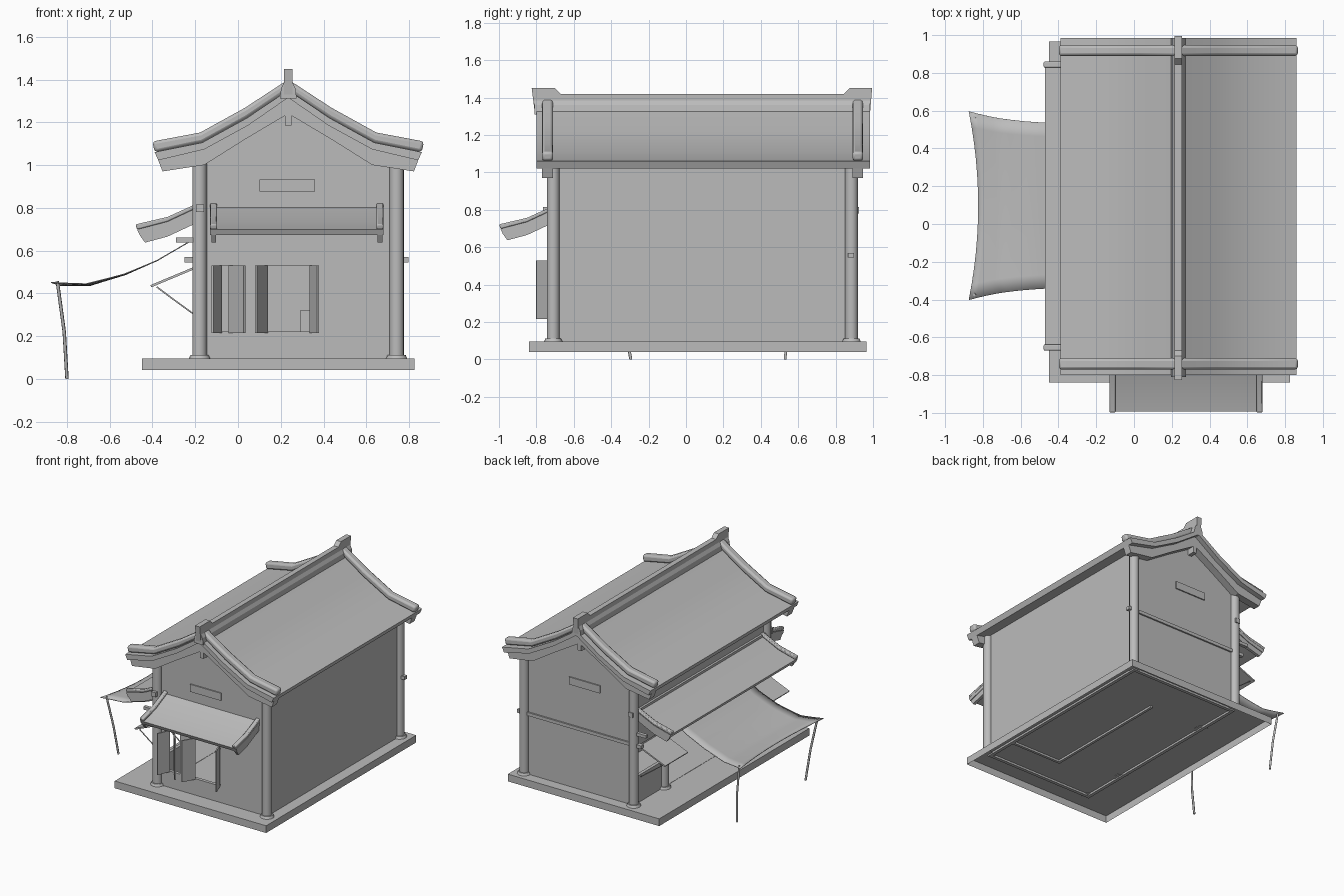
import bpy, bmesh, math
from mathutils import Vector

if "Cube" in bpy.data.objects:
    bpy.data.objects.remove(bpy.data.objects["Cube"], do_unlink=True)

grey = bpy.data.materials.new("plain_grey")
grey.use_nodes = True
GREY = (0.5, 0.5, 0.5, 1)
grey.diffuse_color = GREY
grey.node_tree.nodes["Principled BSDF"].inputs["Base Color"].default_value = GREY


def finish(name, bm, smooth=False):
    bmesh.ops.recalc_face_normals(bm, faces=bm.faces)
    mesh = bpy.data.meshes.new(name)
    bm.to_mesh(mesh)
    bm.free()
    mesh.materials.append(grey)
    ob = bpy.data.objects.new(name, mesh)
    bpy.context.collection.objects.link(ob)
    if smooth:
        bpy.ops.object.select_all(action='DESELECT')
        bpy.context.view_layer.objects.active = ob
        ob.select_set(True)
        bpy.ops.object.shade_smooth_by_angle(angle=math.radians(32))
    return ob


def prism(name, pts, axis, lo, hi, smooth=False, bevel=0):
    """Extrude an outline along x (points are y,z) or along y (points are x,z)."""
    bm = bmesh.new()
    place = (lambda p, d: (d, p[0], p[1])) if axis == 'x' else (lambda p, d: (p[0], d, p[1]))
    face = bm.faces.new([bm.verts.new(place(p, lo)) for p in pts])
    ext = bmesh.ops.extrude_face_region(bm, geom=[face])
    step = Vector((hi - lo, 0, 0)) if axis == 'x' else Vector((0, hi - lo, 0))
    bmesh.ops.translate(bm, vec=step, verts=[v for v in ext["geom"] if isinstance(v, bmesh.types.BMVert)])
    ob = finish(name, bm, smooth)
    if bevel:
        mod = ob.modifiers.new("rounding", 'BEVEL')
        mod.width, mod.segments = bevel, 2
    return ob


def box(name, x, y, z):
    return prism(name, [(x[0], z[0]), (x[1], z[0]), (x[1], z[1]), (x[0], z[1])], 'y', *y)


def cut(ob, *hole):
    cutter = box("opening_cutter", *hole)
    cutter.hide_render = True
    cutter.hide_viewport = True
    mod = ob.modifiers.new("opening", 'BOOLEAN')
    mod.operation, mod.object, mod.solver = 'DIFFERENCE', cutter, 'EXACT'


def rod(name, pts, radius):
    curve = bpy.data.curves.new(name, 'CURVE')
    curve.dimensions = '3D'
    curve.bevel_depth, curve.bevel_resolution, curve.use_fill_caps = radius, 1, True
    spline = curve.splines.new('POLY')
    spline.points.add(len(pts) - 1)
    for point, co in zip(spline.points, pts):
        point.co = (*co, 1)
    curve.materials.append(grey)
    ob = bpy.data.objects.new(name, curve)
    bpy.context.collection.objects.link(ob)
    return ob


def column(name, x, y, top):
    bm = bmesh.new()
    for r1, r2, z0, z1 in ((0.034, 0.034, 0.09, top), (0.052, 0.042, 0.09, 0.112)):
        new = bmesh.ops.create_cone(bm, cap_ends=True, segments=16, radius1=r1, radius2=r2, depth=z1 - z0)
        bmesh.ops.translate(bm, vec=(x, y, (z0 + z1) / 2), verts=new["verts"])
    finish(name, bm, True)


# Hollow foundation, open underneath
base = box("foundation", (-0.45, 0.825), (-0.84, 0.965), (0.04, 0.095))
bm = bmesh.new()
bm.from_mesh(base.data)
bm.faces.ensure_lookup_table()
bmesh.ops.delete(bm, geom=[f for f in bm.faces if f.normal.z < -0.9], context='FACES')
bm.to_mesh(base.data)
bm.free()

# Main roof: left half of each layer line, mirrored about the ridge
RIDGE = 0.235


def both(half):
    return half + [(2 * RIDGE - x, z) for x, z in reversed(half[:-1])]


cap_top = both([(-0.40, 1.11), (-0.177, 1.152), (0.033, 1.268), (RIDGE, 1.40)])
slab_top = both([(-0.39, 1.06), (-0.167, 1.105), (0.042, 1.22), (RIDGE, 1.35)])
slab_low = both([(-0.373, 1.022), (-0.158, 1.073), (0.047, 1.185), (RIDGE, 1.315)])
barge_low = both([(-0.353, 0.97), (-0.158, 1.0), (0.033, 1.12), (RIDGE, 1.24)])
prism("roof_slab", slab_top + slab_low[::-1], 'y', -0.80, 0.985, True)
for side, lo, hi in (("front", -0.77, -0.71), ("back", 0.89, 0.947)):
    prism(side + "_verge_cap", cap_top + slab_top[::-1], 'y', lo, hi, True, 0.014)
    prism(side + "_barge_board", slab_low + barge_low[::-1], 'y', lo, hi)
    box(side + "_ridge_beam_end", (0.22, 0.25), (lo, hi), (1.185, 1.26))

ridge_line = [(-0.81, 1.33), (-0.825, 1.45), (-0.70, 1.45), (-0.67, 1.42),
              (0.845, 1.42), (0.875, 1.45), (0.995, 1.45), (0.985, 1.33)]
prism("ridge_crest", ridge_line, 'x', 0.215, 0.255)
prism("ridge_foot", [(0.195, 1.31), (0.275, 1.31), (0.268, 1.36), (0.255, 1.385), (0.215, 1.385), (0.202, 1.36)],
      'y', -0.81, 0.985)

# Gable walls with the front door openings
LEFT, RIGHT, FRONT, BACK = -0.18, 0.742, -0.71, 0.885
gable = [(LEFT, 0.08), (RIGHT, 0.08), (RIGHT, 1.055), (0.628, 1.08), (0.423, 1.195),
         (RIDGE, 1.325), (0.047, 1.195), (-0.158, 1.08), (LEFT, 1.07)]
front_wall = prism("front_wall", gable, 'y', FRONT, FRONT + 0.025)
for x in ((-0.095, 0.01), (0.115, 0.35)):
    cut(front_wall, x, (FRONT - 0.1, FRONT + 0.1), (0.22, 0.53))
prism("back_wall", gable, 'y', BACK - 0.025, BACK)
box("closed_side_wall", (RIGHT - 0.025, RIGHT), (FRONT + 0.02, BACK - 0.02), (0.08, 1.05))
box("front_vent_plate", (0.10, 0.36), (FRONT - 0.009, FRONT), (0.875, 0.932))
box("back_vent_plate", (0.10, 0.36), (BACK, BACK + 0.009), (0.875, 0.932))

# Shop side wall: two window bays and an open middle bay
MID = (-0.35, 0.52)
shop_wall = box("shop_side_wall", (LEFT, LEFT + 0.025), (FRONT + 0.02, BACK - 0.02), (0.08, 1.07))
cut(shop_wall, (LEFT - 0.1, LEFT + 0.1), MID, (0.097, 0.64))
for i, (lo, hi) in enumerate(((FRONT + 0.05, MID[0] - 0.04), (MID[1] + 0.04, BACK - 0.05))):
    cut(shop_wall, (LEFT - 0.1, LEFT + 0.1), (lo, hi), (0.30, 0.53))
    prism(f"propped_shutter_{i}", [(-0.19, 0.53), (-0.41, 0.438), (-0.405, 0.428), (-0.19, 0.518)], 'y', lo, hi)
    for y in (lo + 0.02, hi - 0.02):
        rod(f"shutter_prop_{i}", [(-0.19, y, 0.29), (-0.30, y, 0.37), (-0.38, y, 0.43)], 0.004)

# Columns and tie beams
for x in (LEFT, RIGHT):
    for y in (FRONT, BACK):
        column("corner_column", x, y, 1.04)
for y in MID:
    column("middle_column", LEFT, y, 0.7)
for y in (FRONT, *MID, BACK):
    box("awning_bracket", (-0.29, LEFT), (y - 0.013, y + 0.013), (0.637, 0.66))
box("side_tie_beam", (-0.197, -0.16), (-0.765, 0.925), (0.78, 0.815))
box("back_tie_beam", (-0.25, 0.797), (0.865, 0.897), (0.545, 0.57))

# Folding door leaves standing ajar
for i, (xa, ya, xb, yb) in enumerate(((-0.12, -0.80, -0.08, FRONT), (-0.04, FRONT, 0.03, -0.80),
                                      (0.085, -0.80, 0.135, FRONT), (0.34, FRONT, 0.375, -0.80))):
    bm = bmesh.new()
    across = Vector((yb - ya, xa - xb, 0)).normalized() * 0.005
    a, b = Vector((xa, ya, 0.215)), Vector((xb, yb, 0.215))
    face = bm.faces.new([bm.verts.new(p) for p in (a - across, b - across, b + across, a + across)])
    ext = bmesh.ops.extrude_face_region(bm, geom=[face])
    bmesh.ops.translate(bm, vec=(0, 0, 0.315), verts=[v for v in ext["geom"] if isinstance(v, bmesh.types.BMVert)])
    finish(f"door_leaf_{i}", bm)


# Tiled awnings: layer lines given as reach from the wall and height
def awning(name, axis, wall, lo, hi):
    def line(*pts):
        return [(wall - reach, z) for reach, z in pts]
    top = line((-0.03, 0.825), (0.12, 0.757), (0.27, 0.722))
    upper = line((-0.03, 0.805), (0.12, 0.735), (0.262, 0.698))
    lower = line((-0.03, 0.775), (0.12, 0.708), (0.25, 0.672))
    foot = line((-0.03, 0.735), (0.12, 0.665), (0.225, 0.637))
    prism(name + "_slab", upper + lower[::-1], axis, lo, hi, True)
    for a, b in ((lo, lo + 0.032), (hi - 0.032, hi)):
        prism(name + "_end_cap", top + upper[::-1], axis, a, b, True, 0.006)
        prism(name + "_end_board", lower + foot[::-1], axis, a + 0.005, b - 0.005)


awning("front_awning", 'x', -0.73, -0.13, 0.68)
awning("side_awning", 'y', -0.21, -0.67, 0.86)

# Sagging cloth canopy with its poles
fall = [(-0.20, 0.66), (-0.38, 0.555), (-0.53, 0.49), (-0.70, 0.44), (-0.85, 0.438)]
bm = bmesh.new()
rows = []
for i in range(17):
    u = i / 16
    k = min(int(u * 4), 3)
    x, z = Vector(fall[k]).lerp(Vector(fall[k + 1]), u * 4 - k)
    row = []
    for j in range(13):
        v = j / 6 - 1
        edge = v * v * u ** 3
        width = 0.435 + 0.065 * u ** 3
        row.append(bm.verts.new((x + 0.025 * u ** 3 - 0.05 * edge, 0.097 + v * width, z + 0.015 * edge)))
    rows.append(row)
for r, s in zip(rows, rows[1:]):
    for j in range(12):
        bm.faces.new((r[j], r[j + 1], s[j + 1], s[j]))
canopy = finish("cloth_canopy", bm, True)
canopy.modifiers.new("cloth_thickness", 'SOLIDIFY').thickness = 0.005
for ytop, yfoot in ((-0.375, -0.295), (0.565, 0.53)):
    ymid = (ytop + yfoot) / 2
    rod("canopy_pole", [(-0.845, ytop, 0.455), (-0.813, ymid, 0.22), (-0.80, yfoot, 0)], 0.008)

# Low counter inside
box("counter_side", (0.29, 0.31), (-0.45, 0.55), (0.08, 0.32))
box("counter_end", (0.29, RIGHT), (-0.47, -0.45), (0.08, 0.32))
